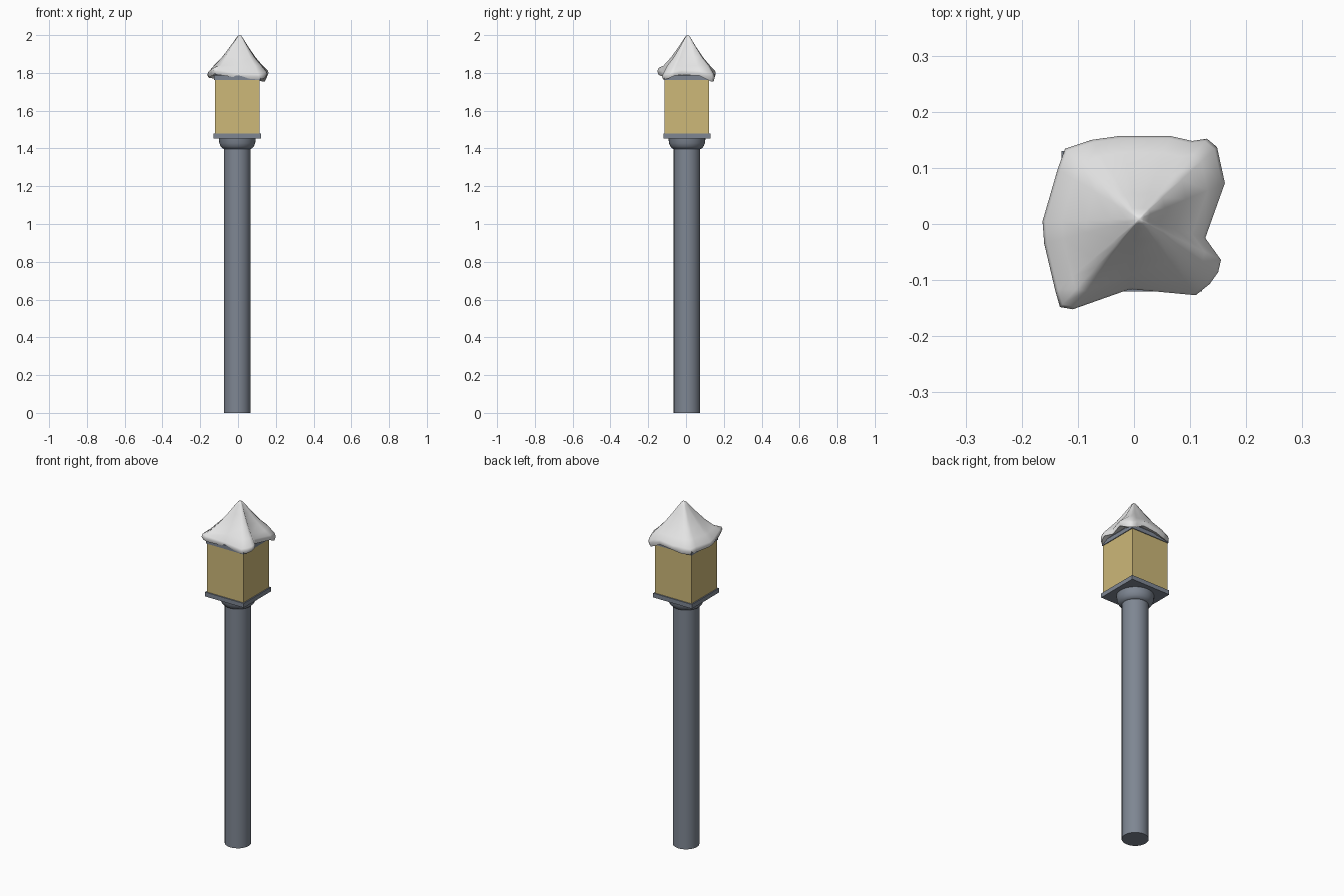
import bpy, bmesh, math

if "Cube" in bpy.data.objects:
    bpy.data.objects.remove(bpy.data.objects["Cube"])

CX, CY = -0.004, 0.005  # axis of the lamp post

def material(name, col):
    m = bpy.data.materials.new(name)
    m.diffuse_color = (*col, 1)
    m.use_nodes = True
    m.node_tree.nodes["Principled BSDF"].inputs["Base Color"].default_value = m.diffuse_color
    return m

SLATE = material("slate metal", (0.21, 0.24, 0.29))
GLOW = material("lamp yellow", (0.61, 0.48, 0.19))
SNOW = material("snow white", (0.80, 0.80, 0.80))

def make(name, verts, faces, mat, smooth=None):
    me = bpy.data.meshes.new(name)
    me.from_pydata(verts, [], faces)
    bm = bmesh.new()
    bm.from_mesh(me)
    bmesh.ops.recalc_face_normals(bm, faces=bm.faces)
    bm.to_mesh(me)
    bm.free()
    me.materials.append(mat)
    ob = bpy.data.objects.new(name, me)
    bpy.context.collection.objects.link(ob)
    if smooth:
        bpy.ops.object.select_all(action='DESELECT')
        ob.select_set(True)
        bpy.context.view_layer.objects.active = ob
        bpy.ops.object.shade_smooth_by_angle(angle=math.radians(smooth))
    return ob

def loft(name, rings, mat, smooth=None):
    """Join rings of equal length and cap both ends."""
    n = len(rings[0])
    verts = [v for r in rings for v in r]
    faces = [(k*n + i, k*n + (i+1) % n, (k+1)*n + (i+1) % n, (k+1)*n + i)
             for k in range(len(rings)-1) for i in range(n)]
    faces += [tuple(range(n)), tuple((len(rings)-1)*n + i for i in range(n))]
    return make(name, verts, faces, mat, smooth)

def lathe(name, profile, mat, n=32):
    return loft(name, [[(CX + r*math.cos(2*math.pi*i/n), CY + r*math.sin(2*math.pi*i/n), z)
                        for i in range(n)] for r, z in profile], mat, 40)

def square(name, profile, mat):
    return loft(name, [[(CX + h*sx, CY + h*sy, z)
                        for sx, sy in ((-1, -1), (1, -1), (1, 1), (-1, 1))]
                       for h, z in profile], mat)

# post and flared collar
lathe("post", [(0.07, 0), (0.07, 1.40)], SLATE)
lathe("collar", [(0.068, 1.396), (0.078, 1.400), (0.088, 1.411),
                 (0.095, 1.428), (0.098, 1.455)], SLATE)

# lantern
square("lantern_base", [(0.125, 1.453), (0.125, 1.478)], SLATE)
square("lantern_light", [(0.118, 1.478), (0.118, 1.762)], GLOW)
square("roof", [(0.122, 1.762), (0.122, 1.785), (0.003, 1.95)], SLATE)

# snow cap: rim outline as x, y, upper rim height, lower lip height
RIM = [
    (-0.163, 0.005, 1.800, 1.775), (-0.160, -0.035, 1.805, 1.778),
    (-0.140, -0.120, 1.820, 1.785), (-0.132, -0.148, 1.825, 1.795),
    (-0.109, -0.152, 1.820, 1.790), (-0.007, -0.116, 1.795, 1.775),
    (0.110, -0.127, 1.790, 1.765), (0.135, -0.107, 1.795, 1.767),
    (0.150, -0.086, 1.800, 1.775), (0.155, -0.064, 1.805, 1.785),
    (0.127, -0.025, 1.815, 1.790), (0.162, 0.073, 1.810, 1.785),
    (0.148, 0.137, 1.795, 1.755), (0.130, 0.152, 1.790, 1.755),
    (0.104, 0.148, 1.800, 1.765), (0.064, 0.157, 1.810, 1.785),
    (-0.025, 0.157, 1.800, 1.775), (-0.075, 0.150, 1.800, 1.765),
    (-0.123, 0.134, 1.795, 1.765), (-0.136, 0.098, 1.800, 1.770)]

def ring(f, z):
    off = 0.009 * (1 - f)  # the peak leans slightly off centre
    return [(p[0]*f + off, p[1]*f + off, z(p)) for p in RIM]

rings = [ring(0.60, lambda p: 1.80),
         ring(0.96, lambda p: p[3]),
         ring(1.00, lambda p: (p[2] + p[3]) / 2 + 0.003),
         ring(0.97, lambda p: p[2] + 0.003)]
for f, z in ((0.80, 1.838), (0.55, 1.882), (0.30, 1.938),
             (0.13, 1.980), (0.06, 1.996), (0.02, 2.0)):
    rings.append(ring(f, lambda p, z=z: z))
loft("snow_cap", rings, SNOW, 65)
